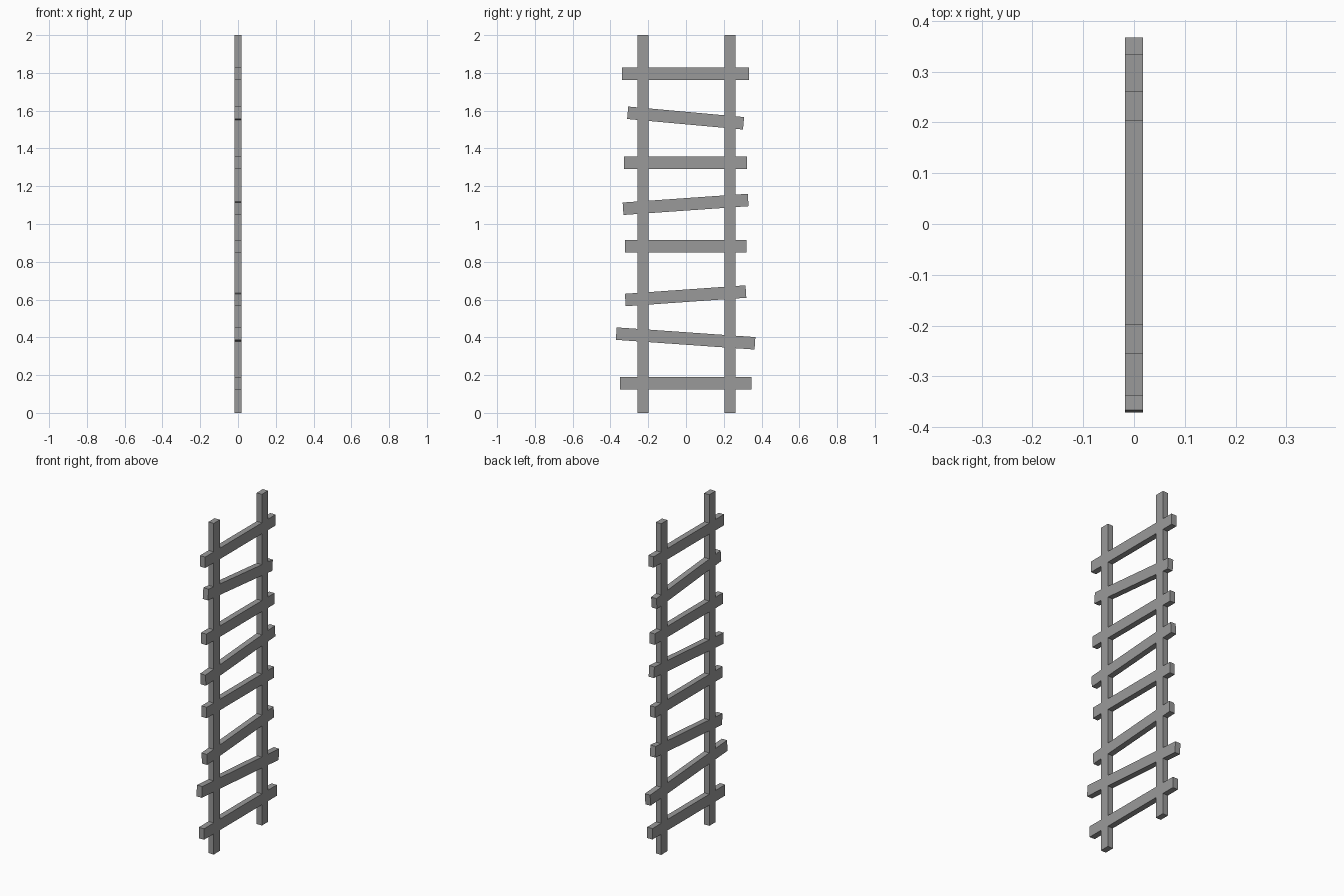
import bpy
from math import radians

cube = bpy.data.objects.get("Cube")
if cube:
    bpy.data.objects.remove(cube, do_unlink=True)

DEPTH = 0.035
RUNG_HEIGHT = 0.066

grey = bpy.data.materials.new("plain_grey")
grey.use_nodes = True
colour = (0.32, 0.32, 0.32, 1)
grey.diffuse_color = colour
grey.node_tree.nodes["Principled BSDF"].inputs["Base Color"].default_value = colour


def plank(name, y, z, length, height, tilt=0):
    """Box beam in the ladder plane, tilted about the x axis in degrees."""
    bpy.ops.mesh.primitive_cube_add(size=1, location=(0, y, z))
    ob = bpy.context.object
    ob.name = name
    ob.scale = (DEPTH, length, height)
    bpy.ops.object.transform_apply(location=False, rotation=False, scale=True)
    ob.rotation_euler.x = radians(tilt)
    ob.data.materials.append(grey)


# Upright posts
plank("front_post", -0.227, 1, 0.059, 2)
plank("back_post", 0.2325, 1, 0.059, 2)

# Uneven rungs from bottom to top: height, length, tilt
rungs = [
    (0.158, 0.695, 0),
    (0.394, 0.736, -4),
    (0.62, 0.64, 4),
    (0.882, 0.643, 0),
    (1.104, 0.664, 4),
    (1.325, 0.65, 0),
    (1.561, 0.616, -5.2),
    (1.795, 0.672, 0),
]
for i, (z, length, tilt) in enumerate(rungs, 1):
    plank(f"rung_{i}", -0.002, z, length, RUNG_HEIGHT, tilt)
